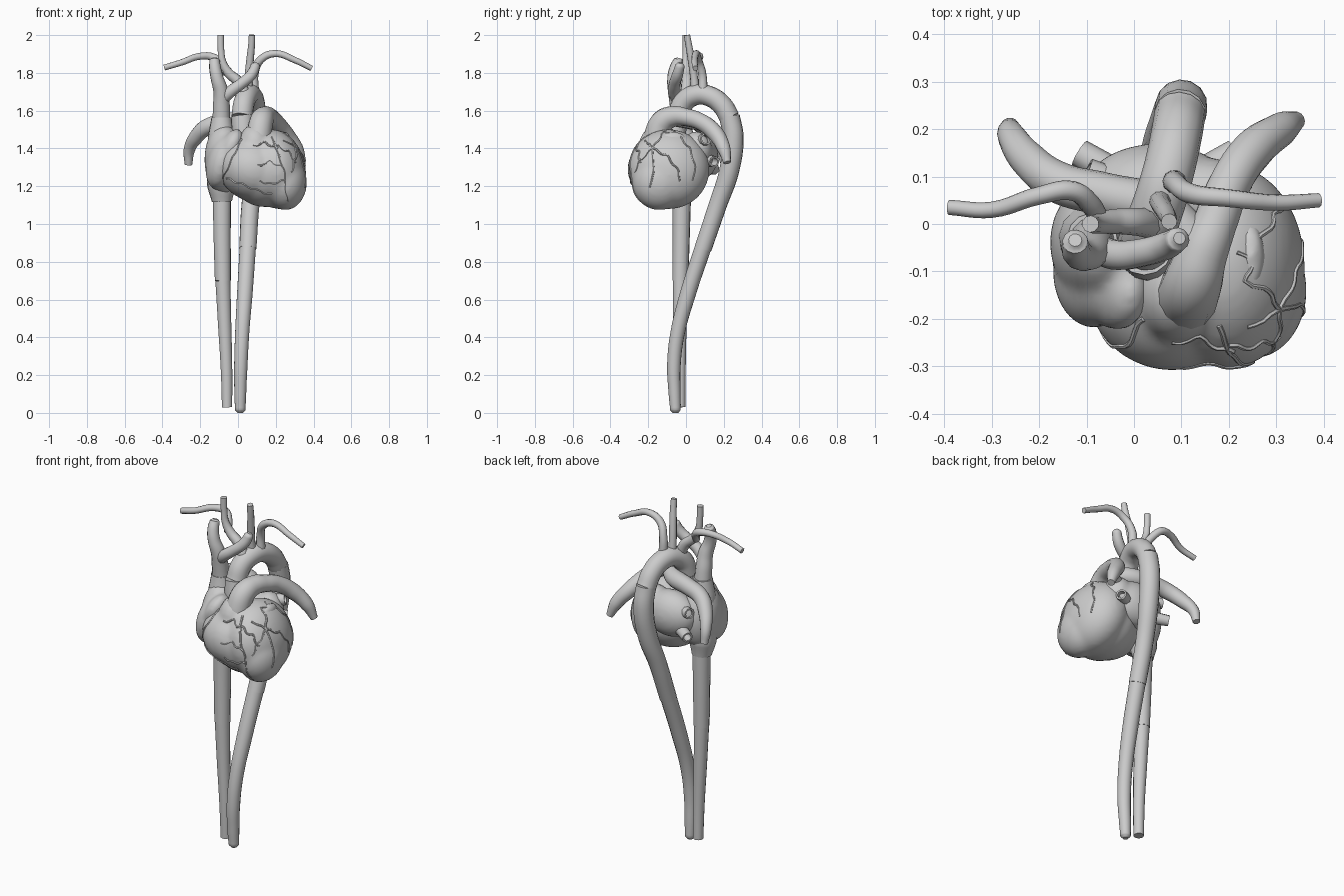
import bpy, bmesh, math
from mathutils import Vector, Matrix, Euler
from mathutils.bvhtree import BVHTree

grey = bpy.data.materials.new("plain grey")
grey.diffuse_color = (0.6, 0.6, 0.6, 1)


def add(name, mesh, angle=50):
    ob = bpy.data.objects.new(name, mesh)
    bpy.context.collection.objects.link(ob)
    mesh.materials.clear()
    mesh.materials.append(grey)
    mesh.shade_smooth()
    mesh.set_sharp_from_angle(angle=math.radians(angle))
    return ob


def baked(ob):
    bpy.context.view_layer.update()
    dg = bpy.context.evaluated_depsgraph_get()
    return bpy.data.meshes.new_from_object(ob.evaluated_get(dg))


# Smooth tapering vessel through (x, y, z, radius) points
def tube(name, pts, res=3, steps=6, hollow=False):
    cu = bpy.data.curves.new(name, 'CURVE')
    cu.dimensions = '3D'
    cu.bevel_depth = 1
    cu.bevel_resolution = res
    cu.resolution_u = steps
    cu.use_fill_caps = not hollow
    sp = cu.splines.new('BEZIER')
    sp.bezier_points.add(len(pts) - 1)
    for bp, p in zip(sp.bezier_points, pts):
        bp.co, bp.radius = p[:3], p[3]
        bp.handle_left_type = bp.handle_right_type = 'AUTO'
    tmp = bpy.data.objects.new("tmp", cu)
    bpy.context.collection.objects.link(tmp)
    if hollow:  # open vessel with a thick wall
        wall = tmp.modifiers.new("wall", 'SOLIDIFY')
        wall.thickness = 0.009
    me = baked(tmp)
    bpy.data.objects.remove(tmp)
    return add(name, me)


# Several ellipsoids (centre, radii, rotation in degrees) fused into one body
def blob(name, parts, voxel=0.012, smooth=6):
    bm = bmesh.new()
    for c, r, rot in parts:
        e = Euler([math.radians(a) for a in rot]).to_matrix().to_4x4()
        m = Matrix.Translation(c) @ e @ Matrix.Diagonal((*r, 1))
        bmesh.ops.create_uvsphere(bm, u_segments=32, v_segments=20, radius=1, matrix=m)
    me = bpy.data.meshes.new(name)
    bm.to_mesh(me)
    bm.free()
    tmp = bpy.data.objects.new("tmp", me)
    bpy.context.collection.objects.link(tmp)
    rm = tmp.modifiers.new("fuse", 'REMESH')
    rm.mode, rm.voxel_size = 'VOXEL', voxel
    sm = tmp.modifiers.new("soften", 'SMOOTH')
    sm.iterations, sm.factor = smooth, 0.5
    out = baked(tmp)
    bpy.data.objects.remove(tmp)
    return add(name, out, 80)


# Heart chambers
ventricles = blob("ventricles", [
    ((0.08, -0.12, 1.29), (0.19, 0.19, 0.168), (0, 25, 0)),
    ((0.20, -0.09, 1.29), (0.158, 0.215, 0.213), (0, -12, 0)),
    ((0.25, -0.14, 1.22), (0.115, 0.145, 0.147), (0, 0, 0)),
    ((0.14, -0.10, 1.27), (0.18, 0.20, 0.18), (0, 15, 0)),
    ((0.09, -0.14, 1.41), (0.09, 0.11, 0.12), (0, 0, 0))], 0.012, 10)
blob("right_atrium", [
    ((-0.075, -0.04, 1.34), (0.103, 0.13, 0.19), (0, 0, 0)),
    ((-0.085, -0.10, 1.33), (0.08, 0.12, 0.15), (0, 15, 0)),
    ((-0.035, -0.14, 1.41), (0.055, 0.085, 0.10), (0, 25, 0)),
    ((-0.005, -0.13, 1.46), (0.03, 0.07, 0.04), (0, 0, 0))], 0.012, 10)
blob("left_atrium", [
    ((0.05, 0.065, 1.36), (0.16, 0.105, 0.13), (0, 0, 0)),
    ((0.16, 0.055, 1.39), (0.085, 0.085, 0.10), (0, 0, 0)),
    ((0.235, -0.08, 1.43), (0.04, 0.09, 0.06), (10, 20, 0))])

# Great veins
tube("vena_cava_collar", [(-0.085, -0.025, 1.12, 0.054), (-0.088, -0.03, 1.2, 0.075),
                          (-0.09, -0.03, 1.34, 0.078), (-0.088, -0.03, 1.47, 0.07),
                          (-0.088, -0.03, 1.565, 0.053)], 5)
tube("lower_vena_cava", [(-0.058, -0.03, 0.03, 0.028), (-0.06, -0.032, 0.2, 0.031),
                         (-0.072, -0.032, 0.5, 0.037), (-0.08, -0.03, 0.7, 0.041)], 4)
tube("middle_vena_cava", [(-0.08, -0.03, 0.7, 0.043), (-0.084, -0.025, 0.95, 0.046),
                          (-0.085, -0.022, 1.14, 0.049)], 4)
tube("upper_vena_cava", [(-0.088, -0.03, 1.54, 0.047), (-0.088, -0.04, 1.62, 0.045),
                         (-0.09, -0.055, 1.70, 0.04), (-0.11, -0.065, 1.77, 0.034),
                         (-0.122, -0.055, 1.83, 0.031), (-0.124, -0.037, 1.868, 0.027),
                         (-0.124, -0.034, 1.878, 0.014)], 4)
tube("left_head_vein", [(-0.09, -0.045, 1.65, 0.03), (-0.04, -0.065, 1.70, 0.032),
                        (0.02, -0.06, 1.745, 0.03), (0.07, -0.045, 1.79, 0.029),
                        (0.093, -0.032, 1.84, 0.025), (0.096, -0.03, 1.853, 0.013)], 4)

# Aorta and arch
tube("ascending_aorta", [(0.05, -0.06, 1.36, 0.06), (0.03, -0.06, 1.48, 0.06),
                         (0.022, -0.048, 1.57, 0.06)], 5)
tube("aortic_arch", [(0.022, -0.045, 1.565, 0.057), (0.032, -0.015, 1.64, 0.056),
                     (0.055, 0.05, 1.683, 0.055), (0.075, 0.12, 1.678, 0.054),
                     (0.09, 0.19, 1.63, 0.054), (0.097, 0.232, 1.56, 0.054)], 5, 8)
tube("descending_aorta", [(0.097, 0.23, 1.57, 0.055), (0.1, 0.25, 1.46, 0.055),
                          (0.09, 0.228, 1.28, 0.053), (0.066, 0.168, 1.1, 0.048),
                          (0.052, 0.09, 0.87, 0.046)], 5)
tube("abdominal_aorta", [(0.052, 0.092, 0.88, 0.044), (0.036, 0.01, 0.63, 0.042),
                         (0.022, -0.045, 0.42, 0.038), (0.015, -0.064, 0.25, 0.036),
                         (0.012, -0.06, 0.1, 0.032), (0.012, -0.056, 0.015, 0.028),
                         (0.012, -0.056, 0.0, 0.015)], 5)

# Arch branches
tube("right_trunk_artery", [(0.04, 0.0, 1.68, 0.032), (0.0, 0.005, 1.755, 0.029),
                            (-0.05, 0.005, 1.80, 0.026), (-0.082, 0.0, 1.86, 0.02),
                            (-0.09, 0.0, 1.92, 0.018), (-0.092, 0.0, 2.0, 0.018)])
tube("right_arm_artery", [(-0.07, 0.005, 1.80, 0.02), (-0.095, 0.045, 1.85, 0.022),
                          (-0.13, 0.07, 1.882, 0.021), (-0.2, 0.06, 1.888, 0.019),
                          (-0.3, 0.03, 1.855, 0.017), (-0.39, 0.035, 1.828, 0.016)])
tube("left_neck_artery", [(0.055, 0.05, 1.70, 0.024), (0.056, 0.042, 1.78, 0.021),
                          (0.065, 0.027, 1.88, 0.02), (0.072, 0.014, 1.95, 0.018),
                          (0.074, 0.005, 2.0, 0.017)])
tube("left_arm_artery", [(0.085, 0.09, 1.70, 0.026), (0.088, 0.085, 1.8, 0.022),
                         (0.12, 0.064, 1.87, 0.021), (0.195, 0.055, 1.902, 0.019),
                         (0.3, 0.045, 1.868, 0.017), (0.39, 0.05, 1.824, 0.015)])

# Pulmonary arteries
tube("pulmonary_trunk", [(0.1, -0.16, 1.38, 0.075), (0.112, -0.152, 1.48, 0.067),
                         (0.125, -0.12, 1.545, 0.063), (0.145, -0.06, 1.57, 0.054),
                         (0.17, 0.0, 1.565, 0.047), (0.2, 0.08, 1.54, 0.045),
                         (0.25, 0.155, 1.48, 0.044), (0.31, 0.2, 1.40, 0.036),
                         (0.342, 0.218, 1.325, 0.02)], 5)
tube("right_pulmonary_artery", [(0.14, -0.05, 1.56, 0.045), (0.05, 0.03, 1.55, 0.05),
                                (-0.06, 0.062, 1.54, 0.046), (-0.16, 0.088, 1.515, 0.044),
                                (-0.222, 0.135, 1.46, 0.039), (-0.258, 0.185, 1.39, 0.03),
                                (-0.262, 0.205, 1.315, 0.02)], 5)

# Pulmonary veins, mouths open
for i, (a, b, r) in enumerate([((0.14, 0.06, 1.43), (0.235, 0.105, 1.45), 0.032),
                               ((0.12, 0.09, 1.34), (0.215, 0.15, 1.33), 0.030),
                               ((-0.01, 0.07, 1.40), (-0.10, 0.11, 1.41), 0.03),
                               ((0.0, 0.08, 1.31), (-0.115, 0.15, 1.29), 0.03)]):
    mid = (Vector(a) + Vector(b)) / 2
    tube(f"pulmonary_vein_{i + 1}", [(*a, r * 1.6), (*mid, r * 1.1), (*b, r)], 3, 4, True)

# Coronary vessels, draped on the ventricles by ray casts
bm = bmesh.new()
bm.from_mesh(ventricles.data)
tree = BVHTree.FromBMesh(bm)
bm.free()


def coronary(name, pts, side, r):
    out = []
    for (u, z), (u2, z2) in zip(pts, pts[1:]):
        for k in range(4):
            t = k / 4
            uu, zz = u + (u2 - u) * t, z + (z2 - z) * t
            zz += 0.006 * math.sin(len(out) * 1.9)
            o, d = ((2, uu, zz), (-1, 0, 0)) if side else ((uu, -2, zz), (0, 1, 0))
            hit = tree.ray_cast(Vector(o), Vector(d))[0]
            if hit:
                out.append((*hit, r * (1 - 0.5 * len(out) / (4 * len(pts)))))
    if len(out) > 1:
        tube(name, out, 1, 2)


front = [[(0.18, 1.46), (0.21, 1.38), (0.25, 1.27), (0.25, 1.18), (0.27, 1.1)],
         [(0.02, 1.45), (-0.03, 1.35), (-0.08, 1.24), (-0.07, 1.19)],
         [(0.21, 1.40), (0.14, 1.43), (0.06, 1.41)],
         [(0.24, 1.30), (0.17, 1.33), (0.08, 1.30)],
         [(0.25, 1.23), (0.17, 1.21), (0.10, 1.23)],
         [(-0.06, 1.24), (0.02, 1.21), (0.12, 1.17), (0.2, 1.15)],
         [(0.20, 1.42), (0.27, 1.38), (0.32, 1.30)]]
left = [[(-0.18, 1.40), (-0.23, 1.46)], [(-0.18, 1.40), (-0.12, 1.48), (-0.04, 1.49)],
        [(-0.18, 1.40), (-0.25, 1.33), (-0.28, 1.25)],
        [(-0.18, 1.40), (-0.17, 1.28), (-0.2, 1.16)],
        [(-0.18, 1.40), (-0.1, 1.36), (-0.04, 1.28), (-0.03, 1.2)],
        [(-0.04, 1.47), (0.02, 1.40), (0.05, 1.3), (0.03, 1.2)]]
for side, group in enumerate((front, left)):
    for i, line in enumerate(group):
        coronary(f"coronary_{'left' if side else 'front'}_{i + 1}", line, side, 0.006)
